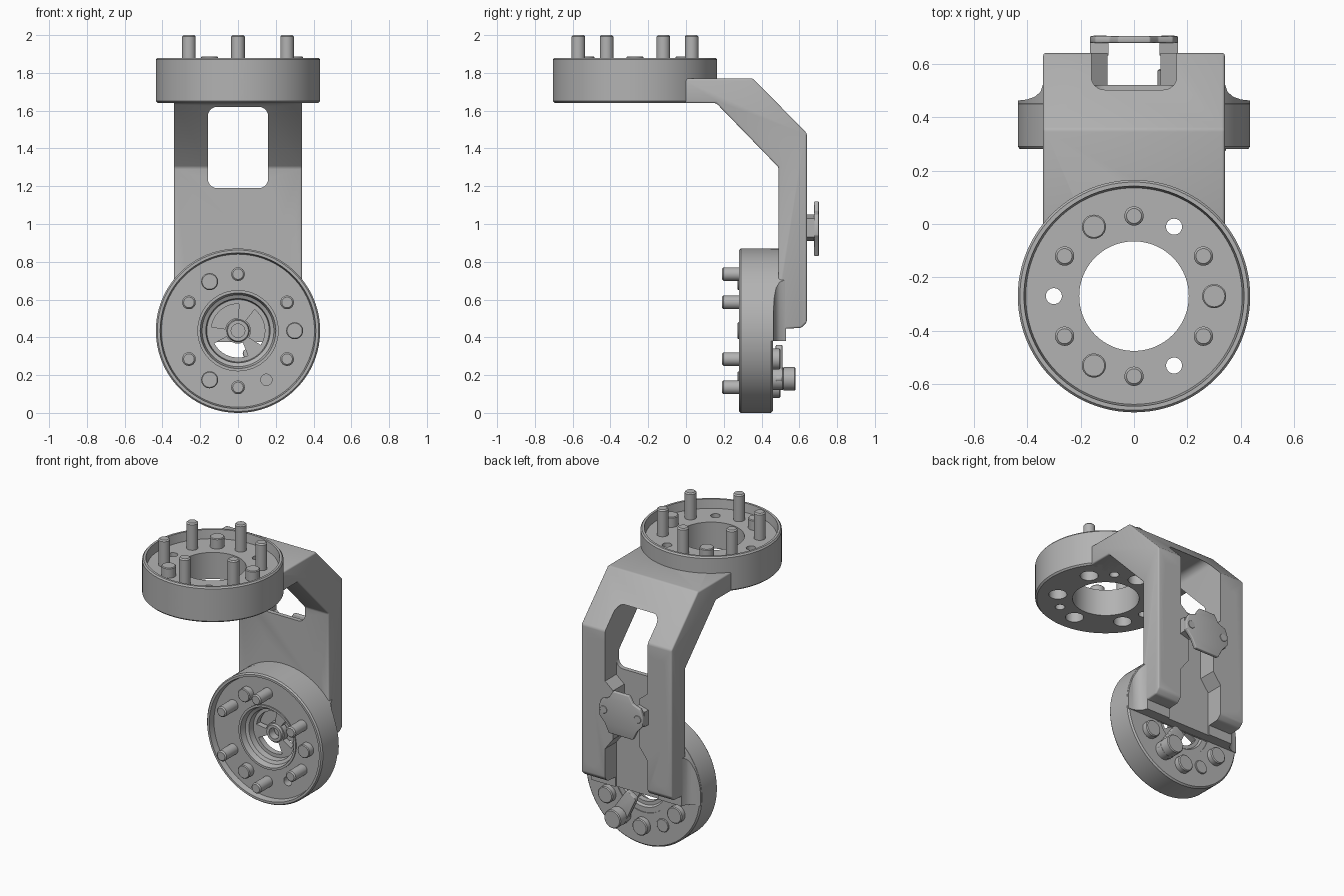
import bpy, bmesh
from math import cos, sin, pi, radians
from mathutils import Matrix, Vector

cube = bpy.data.objects.get("Cube")
if cube:
    bpy.data.objects.remove(cube, do_unlink=True)

metal = bpy.data.materials.new("machined grey")
metal.use_nodes = True
GREY = (0.45, 0.45, 0.45, 1)
metal.diffuse_color = GREY
metal.node_tree.nodes["Principled BSDF"].inputs["Base Color"].default_value = GREY


def finish(name, bm, matrix=Matrix()):
    bmesh.ops.recalc_face_normals(bm, faces=bm.faces)
    bm.transform(matrix)
    mesh = bpy.data.meshes.new(name)
    bm.to_mesh(mesh)
    bm.free()
    mesh.materials.append(metal)
    ob = bpy.data.objects.new(name, mesh)
    bpy.context.collection.objects.link(ob)
    return ob


def lathe(name, profile, matrix=Matrix(), sides=64):
    """Revolve a closed (radius, height) outline about local z."""
    bm = bmesh.new()
    rings = []
    for r, h in profile:
        if r == 0:
            rings.append([bm.verts.new((0, 0, h))] * sides)
        else:
            rings.append([bm.verts.new((r * cos(2 * pi * i / sides), r * sin(2 * pi * i / sides), h))
                          for i in range(sides)])
    for a, b in zip(rings, rings[1:] + rings[:1]):
        for i in range(sides):
            j = (i + 1) % sides
            corners = list(dict.fromkeys([a[i], a[j], b[j], b[i]]))
            if len(corners) > 2:
                bm.faces.new(corners)
    return finish(name, bm, matrix)


def rod(name, x, y, r, lo, hi, matrix=Matrix(), sides=32, chamfer=0.0):
    profile = [(0, lo), (r, lo), (r, hi - chamfer)]
    if chamfer:
        profile.append((r - chamfer, hi))
    return lathe(name, profile + [(0, hi)], matrix @ Matrix.Translation((x, y, 0)), sides)


AXES = {"X": lambda a, b, d: (d, a, b), "Y": lambda a, b, d: (a, d, b), "Z": lambda a, b, d: (a, b, d)}


def prism(name, outline, lo, hi, axis="Z", rounding=0.0, matrix=Matrix()):
    """Extrude an outline along an axis, optionally rounding its corners."""
    bm = bmesh.new()
    place = AXES[axis]
    a = [bm.verts.new(place(p, q, lo)) for p, q in outline]
    b = [bm.verts.new(place(p, q, hi)) for p, q in outline]
    bm.faces.new(a)
    bm.faces.new(b)
    for i in range(len(a)):
        j = (i + 1) % len(a)
        bm.faces.new([a[i], a[j], b[j], b[i]])
    if rounding:
        sides = [e for e in bm.edges if abs(e.calc_length() - (hi - lo)) < 1e-5
                 and {v in a for v in e.verts} == {True, False}]
        bmesh.ops.bevel(bm, geom=sides, offset=rounding, segments=6, profile=0.5, affect="EDGES")
    return finish(name, bm, matrix)


def mirrored(half):
    return half + [(-x, y) for x, y in reversed(half)]


def apply(ob, mod):
    bpy.context.view_layer.objects.active = ob
    bpy.ops.object.modifier_apply(modifier=mod.name)


def boolean(ob, tools, operation="DIFFERENCE"):
    for tool in tools:
        mod = ob.modifiers.new("cut", "BOOLEAN")
        mod.operation, mod.solver, mod.object = operation, "EXACT", tool
        apply(ob, mod)
        bpy.data.objects.remove(tool, do_unlink=True)


def soften(ob, width):
    mod = ob.modifiers.new("edge", "BEVEL")
    mod.width, mod.segments, mod.limit_method, mod.angle_limit = width, 3, "ANGLE", radians(25)
    apply(ob, mod)


def around(angle, r=0.3):
    return r * cos(radians(angle)), r * sin(radians(angle))


def screw_head(name, x, y, r, lo, hi, matrix):
    head = rod(name, x, y, r, lo, hi, matrix, chamfer=0.006)
    boolean(head, [rod("socket", x, y, r * 0.5, hi - 0.025, hi + 0.05, matrix, sides=6)])
    return head


# Placement of the two joint rings and of parts seen from the back
UPPER = Matrix.Translation((0, -0.27, 1.64))
LOWER = Matrix.Translation((0, 0.46, 0.435)) @ Matrix.Rotation(pi / 2, 4, "X")
BACK = Matrix(((1, 0, 0, 0), (0, 0, 1, 0), (0, 1, 0, 0), (0, 0, 0, 1)))  # (x, z, depth)
PINS = range(30, 390, 60)


def joint_ring(name, m, height, bore, floor, pin_top, through):
    """Flanged ring with rim, drive pins, dowels and holes."""
    c = 0.01
    ring = lathe(name, [(bore, 0), (0.435 - c, 0), (0.435, c), (0.435, height - c), (0.427, height),
                        (0.412, height), (0.405, floor), (bore, floor)], m, 96)
    boolean(ring, [rod("hole", *around(a), 0.03, -0.1, 0.5, m) for a in through])
    for n, a in enumerate(PINS):
        rod(f"{name}_pin_{n}", *around(a), 0.036, floor - 0.06, pin_top, m, chamfer=0.008)
    for n, a in enumerate((0, 120, 240)):
        rod(f"{name}_dowel_{n}", *around(a), 0.045, floor - 0.02, height + 0.008, m, chamfer=0.005)
    return ring


# Upper ring: counterbores below, cross hole at the front
upper = joint_ring("upper_ring", UPPER, 0.24, 0.205, 0.18, 0.36, (60, 180, 300))


def upper_pockets():
    return [rod("pocket", *around(a), 0.056, -0.1, 0.09, UPPER) for a in PINS]


boolean(upper, upper_pockets())
boolean(upper, [rod("cross_hole", 0, 1.73, 0.046, -0.8, -0.62, BACK)])

# Lower ring with its spoked hub
joint_ring("lower_ring", LOWER, 0.18, 0.21, 0.14, 0.27, (300,))
hub = lathe("spoked_hub", [(0.036, 0.02), (0.165, 0.02), (0.175, 0.005), (0.215, 0.005), (0.215, 0.148),
                           (0.2, 0.148), (0.19, 0.11), (0.17, 0.1), (0.165, 0.06), (0.06, 0.06),
                           (0.055, 0.075), (0.036, 0.075)], LOWER)
for mid in (130, 10, 250):
    steps = range(mid - 42, mid + 43, 7)
    bean = [around(a, 0.142) for a in steps] + [around(a, 0.068) for a in reversed(steps)]
    boolean(hub, [prism("bean", bean, -0.1, 0.2, matrix=LOWER)])

# Bent arm
arm = prism("bent_arm", [(-0.02, 1.64), (0.16, 1.64), (0.49, 1.3), (0.49, 0.7), (0.455, 0.69), (0.455, 0.37),
                         (0.475, 0.41), (0.51, 0.445), (0.61, 0.45), (0.64, 0.48), (0.64, 1.48),
                         (0.355, 1.77), (-0.02, 1.77)], -0.34, 0.34, "X")
soften(arm, 0.014)
# Curved shoulders joining the arm to the lower ring
shoulder = prism("ring_shoulder", mirrored([(0.45, 0.45), (0.435, 0.462), (0.4, 0.466), (0.37, 0.477),
                                            (0.35, 0.495), (0.338, 0.53)]), 0.38, 0.9)
boolean(shoulder, [rod("disc", 0, 0.435, 0.434, 0.4, 0.6, BACK, 96)], "INTERSECT")


def back_openings():
    slot = mirrored([(0.16, 1.4), (0.16, 1.14), (0.1, 1.09), (0.1, 0.76), (0.16, 0.68), (0.16, 0.2)])
    return [prism("slot", slot, 0.52, 0.8, "Y"), rod("bore", 0, 0.435, 0.207, 0.3, 0.535, BACK, 64)]


boolean(shoulder, back_openings())
boolean(arm, [prism("window", mirrored([(0.16, 1.62), (0.16, 1.19)]), 0.1, 0.9, "Y", 0.05)])
boolean(arm, back_openings() + upper_pockets())
boolean(arm, [rod("hole", *around(a), 0.03, -0.1, 0.5, UPPER) for a in (60, 120)])
holes = [(0.255, 0.97, 0.05, 0.3)]
for s in (-1, 1):
    holes += [(s * 0.255, 1.36, 0.028, 0.55), (s * 0.255, 0.79, 0.028, 0.3),
              (s * 0.26, 0.585, 0.055, 0.53), (s * 0.128, 0.98, 0.02, 0.3)]
for x, z, r, start in holes:
    boolean(arm, [rod("hole", x, z, r, start, 0.9, BACK)])
    if start < 0.4 and z < 0.9:
        boolean(shoulder, [rod("hole", x, z, r, start, 0.9, BACK)])

# Rear retaining plate on two standoffs
plate = prism("retaining_plate", mirrored([(0.06, 1.12), (0.09, 1.07), (0.145, 1.05), (0.165, 1.0),
                                           (0.165, 0.94), (0.12, 0.89), (0.09, 0.83)]), 0.678, 0.703, "Y")
soften(plate, 0.005)
for side, s in (("left", 1), ("right", -1)):
    prism(f"standoff_{side}", [(s * 0.095, 0.91), (s * 0.165, 0.93), (s * 0.165, 1.03), (s * 0.095, 1.05)],
          0.63, 0.68, "Y")
    screw_head(f"plate_screw_{side}", s * 0.128, 0.98, 0.03, 0.66, 0.705, BACK)

# Screws on the back of the lower ring
for n, a in enumerate((210, 270, 330)):
    x, y = around(a)
    screw_head(f"ring_screw_{n}", x, 0.435 + y, 0.056, 0.45, 0.5, BACK)
rod("rear_dowel", -0.15, 0.175, 0.045, 0.45, 0.468, BACK, chamfer=0.004)

# Cable clamp with its tab toward the hub
x, z = 0.15, 0.18
side, up = Vector((0.87, 0.5)) * 0.06, Vector((-0.5, 0.87))
base, tip = Vector((x, z)), Vector((x, z)) + up * 0.19
tab = prism("clamp_tab", [tuple(p) for p in (base - side - up * 0.04, base + side - up * 0.04,
                                             tip + side * 0.7, tip - side * 0.7)], 0.475, 0.51, "Y", 0.02)
soften(tab, 0.005)
rod("clamp_washer", x, z, 0.06, 0.45, 0.52, BACK, chamfer=0.008)
screw_head("clamp_screw", x, z, 0.062, 0.515, 0.58, BACK)

for ob in bpy.context.scene.objects:
    if ob.type == "MESH":
        bpy.ops.object.select_all(action="DESELECT")
        ob.select_set(True)
        bpy.context.view_layer.objects.active = ob
        bpy.ops.object.shade_smooth_by_angle(angle=radians(30))
